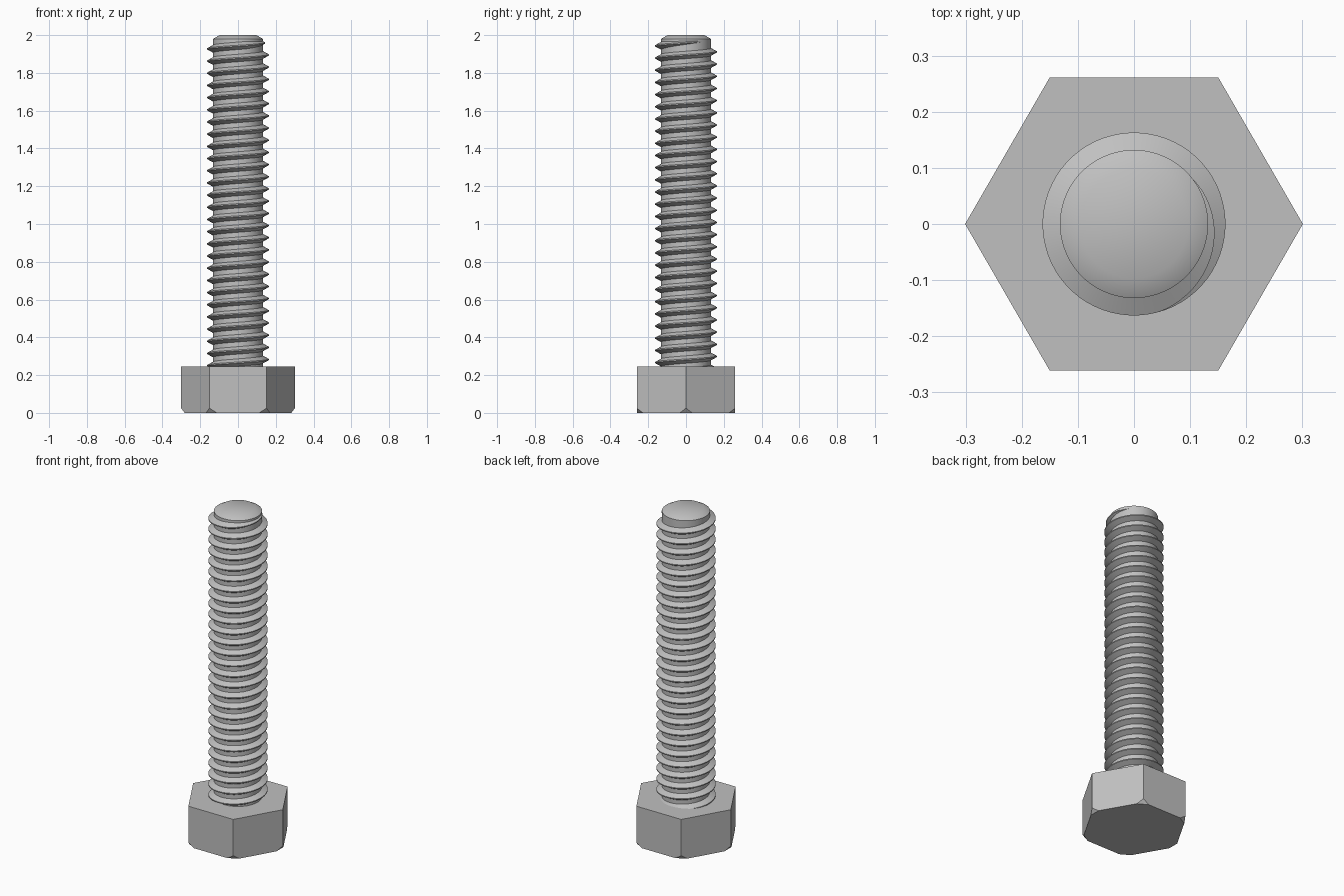
import bpy, bmesh, math
from mathutils import Vector

if "Cube" in bpy.data.objects:
    bpy.data.objects.remove(bpy.data.objects["Cube"], do_unlink=True)

steel = bpy.data.materials.new("steel grey")
steel.use_nodes = True
grey = (0.53, 0.53, 0.53, 1)
steel.diffuse_color = grey
steel.node_tree.nodes["Principled BSDF"].inputs["Base Color"].default_value = grey

HEAD_R, HEAD_TOP = 0.301, 0.245
CORE_R, CREST_R = 0.132, 0.163
PITCH, STEPS = 0.0645, 64


def finish(name, bm, smooth):
    bmesh.ops.recalc_face_normals(bm, faces=bm.faces[:])
    mesh = bpy.data.meshes.new(name)
    bm.to_mesh(mesh)
    bm.free()
    mesh.materials.append(steel)
    obj = bpy.data.objects.new(name, mesh)
    bpy.context.collection.objects.link(obj)
    if smooth:
        bpy.ops.object.select_all(action="DESELECT")
        obj.select_set(True)
        bpy.context.view_layer.objects.active = obj
        bpy.ops.object.shade_smooth_by_angle(angle=math.radians(32))
    return obj


def ring(bm, radius, z, sides):
    angles = [math.tau * i / sides for i in range(sides)]
    return [bm.verts.new((radius * math.cos(a), radius * math.sin(a), z)) for a in angles]


def lathe(bm, profile, sides):
    rings = [ring(bm, r, z, sides) for r, z in profile]
    for low, high in zip(rings, rings[1:]):
        for i in range(sides):
            j = (i + 1) % sides
            bm.faces.new((low[i], low[j], high[j], high[i]))
    bm.faces.new(rings[0][::-1])
    bm.faces.new(rings[-1])


# Hexagonal head with its six lower corners cut off
bm = bmesh.new()
lathe(bm, [(HEAD_R, 0), (HEAD_R, HEAD_TOP)], 6)
for i in range(6):
    a = math.tau * i / 6
    out = Vector((math.cos(a), math.sin(a), 0))
    normal = out * 0.025 - Vector((0, 0, 0.019))
    cut = bmesh.ops.bisect_plane(bm, geom=bm.verts[:] + bm.edges[:] + bm.faces[:],
                                 plane_co=out * 0.282, plane_no=normal, clear_outer=True)
    edges = [e for e in cut["geom_cut"] if isinstance(e, bmesh.types.BMEdge)]
    bmesh.ops.contextual_create(bm, geom=edges)
finish("hex_head", bm, False)

# Round shank core with a chamfered tip
bm = bmesh.new()
lathe(bm, [(CORE_R, HEAD_TOP - 0.01), (CORE_R, 1.98), (0.097, 2)], 96)
finish("shank_core", bm, True)

# Right-handed thread, fading into the core at its upper end
bm = bmesh.new()
end_angle = math.radians(42)
fade = math.radians(115)
turns = 27
count = turns * STEPS
previous = None
for i in range(count + 1):
    back = math.tau * (count - i) / STEPS
    a = end_angle - back
    z = 1.967 - PITCH * back / math.tau
    t = min(1, back / fade)
    crest = CORE_R - 0.001 + (CREST_R - CORE_R + 0.001) * t
    root = CORE_R - 0.004
    half = 0.004 + 0.018 * t
    section = [(root, -half), (crest, -0.003), (crest, 0.003), (root, half)]
    current = [bm.verts.new((r * math.cos(a), r * math.sin(a), max(z + dz, HEAD_TOP - 0.005)))
               for r, dz in section]
    if previous:
        for k in range(4):
            n = (k + 1) % 4
            bm.faces.new((previous[k], previous[n], current[n], current[k]))
    else:
        bm.faces.new(current)
    previous = current
bm.faces.new(previous)
finish("screw_thread", bm, True)
